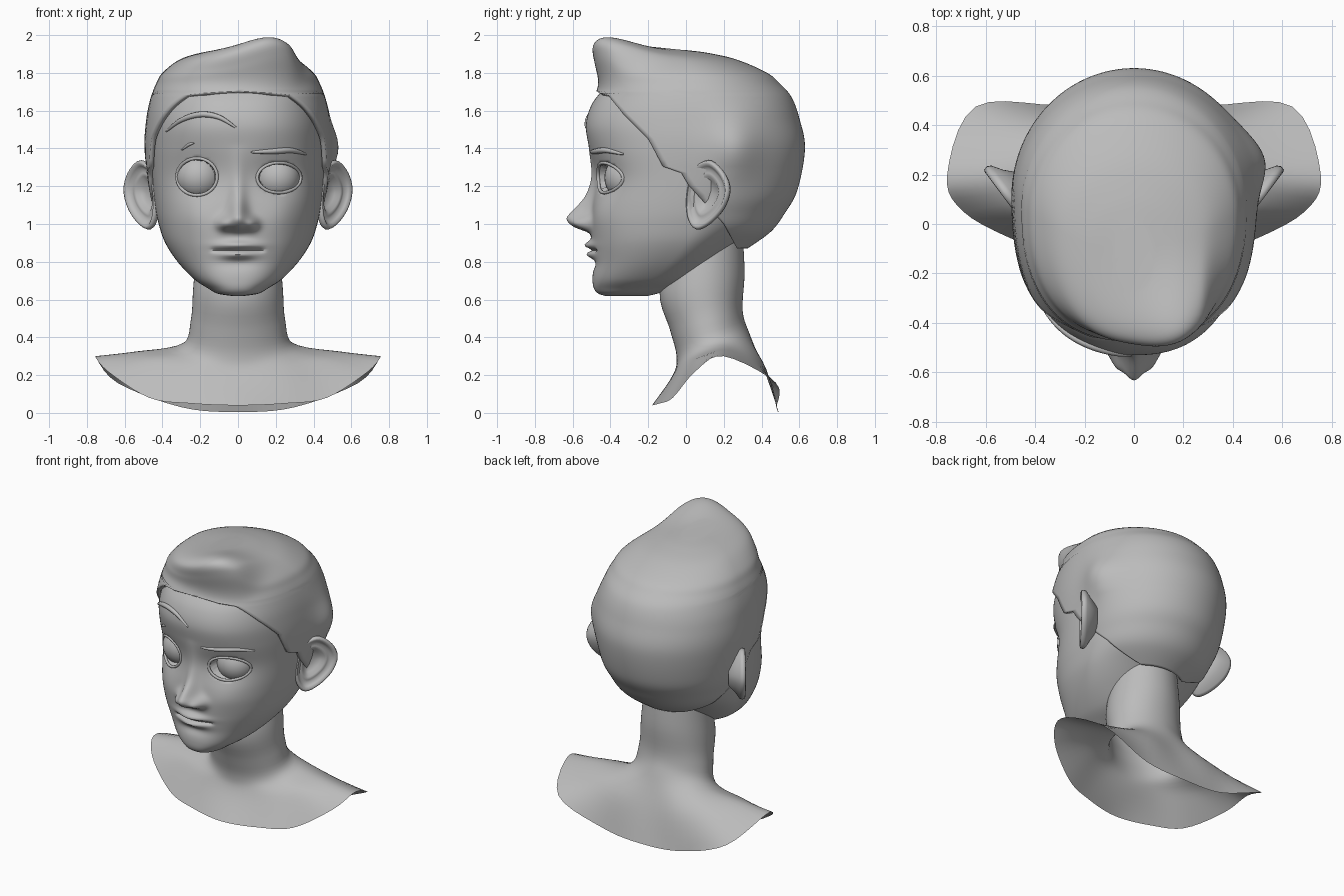
import bpy, bmesh, math
from math import sin, cos, pi, exp
from mathutils import Vector

cube = bpy.data.objects.get("Cube")
if cube:
    bpy.data.objects.remove(cube, do_unlink=True)

grey = bpy.data.materials.new("clay_grey")
grey.use_nodes = True
tone = (0.5, 0.5, 0.5, 1)
grey.diffuse_color = tone
grey.node_tree.nodes["Principled BSDF"].inputs["Base Color"].default_value = tone


# --- helpers ---
def spline(rows, steps, closed=False):
    """Catmull-Rom through tuples of any length."""
    n, out = len(rows), []
    pick = (lambda k: rows[k % n]) if closed else (lambda k: rows[max(0, min(n - 1, k))])
    for i in range(n if closed else n - 1):
        p, q, r, s = (pick(i + k) for k in (-1, 0, 1, 2))
        for j in range(steps):
            t = j / steps
            out.append(tuple(b + t * (c - a + t * (2 * a - 5 * b + 4 * c - d + t * (3 * b - a - 3 * c + d))) / 2
                             for a, b, c, d in zip(p, q, r, s)))
    return out if closed else out + [tuple(rows[-1])]


def lookup(rows, z):
    """Linear interpolation in rows sorted by their first value."""
    for a, b in zip(rows, rows[1:]):
        if z <= b[0]:
            t = max(0, (z - a[0]) / max(b[0] - a[0], 1e-6))
            return [u + t * (v - u) for u, v in zip(a, b)]
    return list(rows[-1])


def gauss(v, width):
    return exp(-(v / width) ** 2)


def smooth(a, b, v):
    t = max(0, min(1, (v - a) / (b - a)))
    return t * t * (3 - 2 * t)


def loft(name, rings, closed=True, cap_start=False, cap_end=False, sharp=60, outward=False):
    bm = bmesh.new()
    grid = [[bm.verts.new(p) for p in ring] for ring in rings]
    n = len(grid[0])
    for low, high in zip(grid, grid[1:]):
        for j in range(n if closed else n - 1):
            k = (j + 1) % n
            bm.faces.new((low[j], low[k], high[k], high[j]))
    if cap_start:
        bm.faces.new(grid[0][::-1])
    if cap_end:
        bm.faces.new(grid[-1])
    bmesh.ops.remove_doubles(bm, verts=bm.verts, dist=1e-5)
    if outward:
        bmesh.ops.recalc_face_normals(bm, faces=bm.faces)
    mesh = bpy.data.meshes.new(name)
    bm.to_mesh(mesh)
    bm.free()
    mesh.shade_smooth()
    mesh.set_sharp_from_angle(angle=math.radians(sharp))
    mesh.materials.append(grey)
    ob = bpy.data.objects.new(name, mesh)
    bpy.context.collection.objects.link(ob)
    return ob


def tube(name, points, radius, closed=False, taper=False):
    curve = bpy.data.curves.new(name, "CURVE")
    curve.dimensions = "3D"
    curve.bevel_depth = radius
    curve.bevel_resolution = 2
    curve.use_fill_caps = True
    line = curve.splines.new("POLY")
    line.points.add(len(points) - 1)
    for i, (point, p) in enumerate(zip(line.points, points)):
        point.co = (*p, 1)
        point.radius = 0.3 + 0.7 * sin(pi * i / (len(points) - 1)) if taper else 1
    line.use_cyclic_u = closed
    curve.materials.append(grey)
    ob = bpy.data.objects.new(name, curve)
    bpy.context.collection.objects.link(ob)


POWER = 2.4  # squareness of the front half of each head section


def section_point(row, a):
    z, hx, yf, yc, yb = row
    s, c = sin(a), cos(a)
    if c > 0:
        return hx * s, yc - (yc - yf) * max(0, 1 - abs(s) ** POWER) ** (1 / POWER), z
    return hx * s, yc - (yb - yc) * c, z


# --- head: sections (height, half width, front, widest, back) ---
head_rows = spline([
    (.62, .04, -.43, -.32, -.2), (.632, .11, -.465, -.3, -.15), (.66, .16, -.488, -.25, -.06),
    (.71, .235, -.495, -.18, .06), (.8, .32, -.49, -.08, .16), (.9, .385, -.5, 0, .27),
    (1.0, .42, -.505, .05, .4), (1.1, .44, -.5, .08, .48), (1.25, .455, -.495, .1, .55),
    (1.4, .462, -.515, .1, .57), (1.52, .455, -.53, .09, .55), (1.62, .43, -.505, .07, .5),
    (1.7, .395, -.45, .05, .45), (1.79, .31, -.36, .03, .34), (1.85, .17, -.2, 0, .15)], 10)

nose_profile = spline([(.93, 0), (.955, .015), (.985, .09), (1.025, .128), (1.06, .11),
                       (1.13, .052), (1.2, .027), (1.3, .012), (1.42, 0)], 5)

# eye openings: side, centre x, centre z, half width, half height
eyes = {"right": (-.217, 1.25, .103, .095), "left": (.217, 1.245, .112, .077)}


def relief(x, z):
    """Forward displacement of the face for nose, lips, cheeks and eye sockets."""
    d = 0
    if .93 < z < 1.42:
        width = .042 + .026 * gauss(z - 1.0, .06)
        d += lookup(nose_profile, z)[1] * gauss(x, width)
    d += .045 * gauss(abs(x) - .075, .035) * gauss(z - 1.0, .035)
    d += .038 * gauss(z - .888, .022) * gauss(x, .1)
    d += .034 * gauss(z - .838, .022) * gauss(x, .085)
    d -= .02 * gauss(z - .862, .009) * (1 - smooth(.11, .16, abs(x)))
    d -= .012 * gauss(z - .79, .03) * gauss(x, .1)
    d += .012 * gauss(abs(x) - .24, .1) * gauss(z - 1.06, .1)
    for ex, ez, w, h in eyes.values():
        r = math.hypot((x - ex) / w, (z - ez) / h)
        d -= .037 * gauss(r, 1.5) + .09 * (1 - smooth(.9, 1.0, r))
    return d


def on_face(x, z):
    _, hx, yf, yc, yb = lookup(head_rows, z)
    c = max(0, 1 - abs(x / hx) ** POWER) ** (1 / POWER)
    return x, yc - (yc - yf) * c - relief(x, z), z


FRONT, BACK = 120, 40
angles = [-pi / 2 + pi * i / FRONT for i in range(FRONT)] + [pi / 2 + pi * i / BACK for i in range(BACK)]
rings = []
for row in head_rows:
    ring = []
    for a in angles:
        x, y, z = section_point(row, a)
        ring.append((x, y - max(0, relief(x, z) if cos(a) > 0.05 else 0) - min(0, relief(x, z) if cos(a) > 0.05 else 0), z))
    rings.append(ring)
loft("head", rings, cap_start=True, cap_end=True, sharp=70)

# --- eyes and lids ---
for side, (ex, ez, w, h) in eyes.items():
    bpy.ops.mesh.primitive_uv_sphere_add(segments=32, ring_count=16, radius=.125, location=(ex * .95, -.307, ez))
    ball = bpy.context.object
    ball.name = side + "_eyeball"
    ball.data.shade_smooth()
    ball.data.materials.append(grey)
    rim = [on_face(ex + 1.03 * w * cos(2 * pi * i / 40), ez + 1.03 * h * sin(2 * pi * i / 40)) for i in range(40)]
    tube(side + "_eyelid", rim, .009, closed=True)

# --- eyebrows ---
brows = {"right_eyebrow": [(-.38, 1.49), (-.3, 1.55), (-.2, 1.58), (-.1, 1.565), (-.01, 1.51)],
         "left_eyebrow": [(.07, 1.38), (.18, 1.385), (.28, 1.39), (.36, 1.37)],
         "right_brow_crease": [(-.3, 1.39), (-.26, 1.42), (-.23, 1.43)]}
for name, path in brows.items():
    tube(name, [on_face(*p) for p in spline(path, 6)], .008 if "crease" in name else .016, taper=True)

# --- hair: a cap whose rings open at the hairline ---
hair_rows = spline([
    (.87, .27, -.4, .05, .325), (.96, .385, -.45, .06, .45), (1.06, .435, -.5, .08, .525),
    (1.18, .47, -.52, .1, .59), (1.4, .495, -.53, .11, .63), (1.56, .485, -.53, .1, .6),
    (1.67, .462, -.49, .07, .56), (1.74, .435, -.46, .05, .5), (1.8, .4, -.46, .03, .43),
    (1.87, .31, -.46, -.02, .27), (1.905, .2, -.4, -.08, .12), (1.92, .08, -.25, -.1, 0)], 7)
hairline = [(.87, .27), (1.0, .2), (1.21, .01), (1.28, -.03), (1.3, -.12), (1.45, -.2),
            (1.58, -.33), (1.69, -.42), (1.705, -.6)]


def quiff(p):
    x, y, z = p
    w = gauss(x - .27, .06 if x > .27 else .27) * gauss(y + .43, .22) * smooth(1.7, 1.84, z)
    bump = gauss(y - .27, .13) * gauss(z - 1.4, .15) if x > 0 else 0
    return x + .055 * bump, y - .06 * w, z + .12 * w


rings = []
for row in hair_rows:
    z, hx, yf, yc, yb = row
    edge = lookup(hairline, z)[1]
    if edge < yc:
        c = min(1, (yc - edge) / (yc - yf))
        start = math.asin((1 - c ** POWER) ** (1 / POWER))
    else:
        start = pi - math.acos(min(1, (edge - yc) / (yb - yc)))
    rings.append([quiff(section_point(row, start + (2 * pi - 2 * start) * i / 80)) for i in range(81)])
hair = loft("hair", rings, closed=False, cap_end=True, sharp=50)
shell = hair.modifiers.new("thickness", "SOLIDIFY")
shell.thickness = .025
shell.offset = -1

# --- ears: a cupped outline, angled out from the head ---
outline = spline([(0, 1.26), (.05, 1.32), (.13, 1.335), (.215, 1.27), (.25, 1.18), (.21, 1.08),
                  (.12, 1.0), (.03, .97), (-.02, 1.03), (-.03, 1.14)], 4, closed=True)
base, along, normal = Vector((.45, .03, 0)), Vector((.6, .8, 0)), Vector((.8, -.6, 0))
middle = (.08, 1.16)
rings = []
for scale, depth in [(.45, -.09), (.7, -.05), (.95, -.022), (1, -.005), (.97, .012), (.9, .015),
                     (.82, .002), (.72, -.015), (.62, -.01), (.52, -.012), (.4, -.035), (.15, -.045)]:
    rings.append([base + along * (middle[0] + (u - middle[0]) * scale) + normal * depth
                  + Vector((0, 0, middle[1] + (v - middle[1]) * scale)) for u, v in outline])
ear = loft("left_ear", rings, cap_start=True, cap_end=True, sharp=75, outward=True)
other = ear.copy()
other.data = ear.data.copy()
other.name = "right_ear"
for v in other.data.vertices:
    v.co.x = -v.co.x
other.data.flip_normals()
bpy.context.collection.objects.link(other)


# --- neck and shoulders: half rings from the cut edge up into the head ---
def oval(hx, yf, yb, zf, zb):
    steps = [pi * i / 7 for i in range(8)]
    return [(hx * sin(a), (yf + yb) / 2 - (yb - yf) / 2 * cos(a), (zf + zb) / 2 - (zb - zf) / 2 * cos(a)) for a in steps]


halves = [
    [(0, -.18, .04), (.25, -.14, .05), (.47, -.07, .08), (.69, .05, .22), (.755, .2, .3),
     (.64, .475, .16), (.3, .48, .03), (0, .49, .005)],
    [(0, -.07, .2), (.2, -.05, .22), (.36, 0, .24), (.5, .08, .29), (.54, .2, .325),
     (.46, .35, .28), (.24, .42, .24), (0, .42, .21)],
    oval(.3, -.05, .34, .3, .41), oval(.25, -.085, .3, .44, .54),
    oval(.235, -.14, .31, .64, .74), oval(.2, -.08, .3, .95, .95)]
flat_rings = []
for half in halves:
    ring = half + [(-x, y, z) for x, y, z in half[-2:0:-1]]
    flat_rings.append([c for p in spline(ring, 5, closed=True) for c in p])
rings = [[r[i:i + 3] for i in range(0, len(r), 3)] for r in spline(flat_rings, 5)]
loft("neck_and_shoulders", rings, sharp=70)
